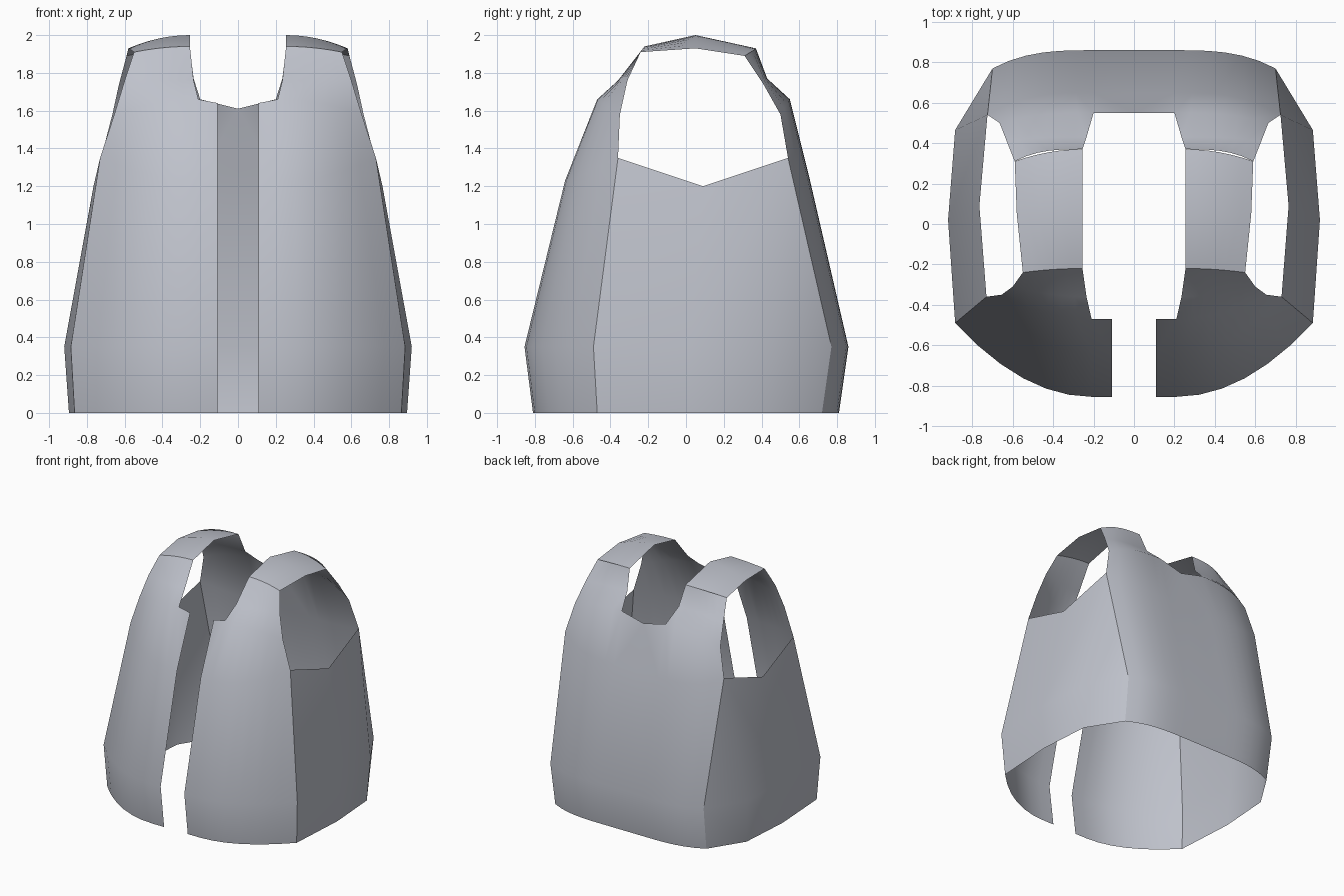
import bpy
import bmesh
from math import radians
from mathutils import Vector

cube = bpy.data.objects.get("Cube")
if cube:
    bpy.data.objects.remove(cube)

cloth = bpy.data.materials.new("pale grey cloth")
cloth.use_nodes = True
colour = (0.52, 0.54, 0.6, 1)
cloth.diffuse_color = colour
cloth.node_tree.nodes["Principled BSDF"].inputs["Base Color"].default_value = colour

COLUMNS = 6


def curved_row(inner, outer, power=2):
    """Cross-section from the inner edge to the outer edge, curling away at the outside."""
    inner, outer = Vector(inner), Vector(outer)
    row = []
    for i in range(COLUMNS + 1):
        t = i / COLUMNS
        point = inner.lerp(outer, t)
        bend = t ** power
        point.y = inner.y + (outer.y - inner.y) * bend
        point.z = inner.z + (outer.z - inner.z) * bend
        row.append(point)
    return row


def sheet(name, rows, flip=False):
    """Skin rows of points into a thin panel and mirror it to the other side.

    Rows that are shorter than the one below line up at their outer end."""
    bm = bmesh.new()
    grid = [[bm.verts.new(p) for p in row] for row in rows]
    for low, high in zip(grid, grid[1:]):
        low = low[len(low) - len(high):]
        for i in range(len(low) - 1):
            loop = [low[i], low[i + 1], high[i + 1], high[i]]
            bm.faces.new(loop[::-1] if flip else loop)
    bmesh.ops.remove_doubles(bm, verts=bm.verts, dist=0.0001)
    mesh = bpy.data.meshes.new(name)
    bm.to_mesh(mesh)
    bm.free()
    mesh.shade_smooth()
    mesh.set_sharp_from_angle(angle=radians(35))
    mesh.materials.append(cloth)
    obj = bpy.data.objects.new(name, mesh)
    bpy.context.collection.objects.link(obj)
    mirror = obj.modifiers.new("Mirror", "MIRROR")
    mirror.use_clip = True
    return obj


def panel(name, sections, edge_x, edge_drop, power, flip=False):
    """Body panel: the lower three sections also reach inward to the centre edge."""
    rows = [curved_row(a, b, power) for a, b in sections]
    for i, row in enumerate(rows[:4]):
        edge = row[0].copy()
        edge.x = edge_x
        if i == 3:
            edge.z -= edge_drop
        row.insert(0, edge)
    return sheet(name, rows, flip)


# Front panels, hem to shoulder, with an open gap down the middle
front_shoulder = ((0.255, -0.22, 1.94), (0.55, -0.24, 1.91))
panel("front_panel", [
    ((0.21, -0.81, 0), (0.865, -0.47, 0)),
    ((0.21, -0.855, 0.35), (0.885, -0.49, 0.35)),
    ((0.21, -0.64, 1.23), (0.73, -0.36, 1.35)),
    ((0.21, -0.47, 1.66), (0.655, -0.35, 1.58)),
    ((0.235, -0.36, 1.76), (0.6, -0.31, 1.76)),
    front_shoulder], 0.108, 0.02, 2)

# Back panel, with a shallow scooped neckline
back_shoulder = ((0.255, 0.37, 1.93), (0.59, 0.31, 1.89))
panel("back_panel", [
    ((0.2, 0.81, 0), (0.69, 0.72, 0)),
    ((0.2, 0.86, 0.35), (0.7, 0.77, 0.35)),
    ((0.2, 0.65, 1.26), (0.725, 0.54, 1.35)),
    ((0.2, 0.55, 1.66), (0.665, 0.5, 1.58)),
    ((0.235, 0.43, 1.77), (0.63, 0.41, 1.74)),
    back_shoulder], 0, 0.05, 3, flip=True)

# Shoulder straps arching from front to back
sheet("shoulder_strap", [
    curved_row(*front_shoulder),
    curved_row((0.255, 0.05, 2), (0.58, 0.05, 1.93)),
    curved_row(*back_shoulder)])

# Side panels, dipping under the armholes
back_corner = (0.725, 0.54, 1.35)
sheet("side_panel", [
    [(0.865, -0.47, 0), (0.895, 0.02, 0), (0.865, 0.445, 0), (0.69, 0.72, 0)],
    [(0.885, -0.49, 0.35), (0.92, 0.02, 0.35), (0.885, 0.465, 0.35), (0.7, 0.77, 0.35)],
    [(0.73, -0.36, 1.35), (0.765, 0.09, 1.2), back_corner, back_corner]])

# Weld the collapsed corner faces left by the side panel's narrowing
side = bpy.data.objects["side_panel"].data
side.validate()
side.update()
